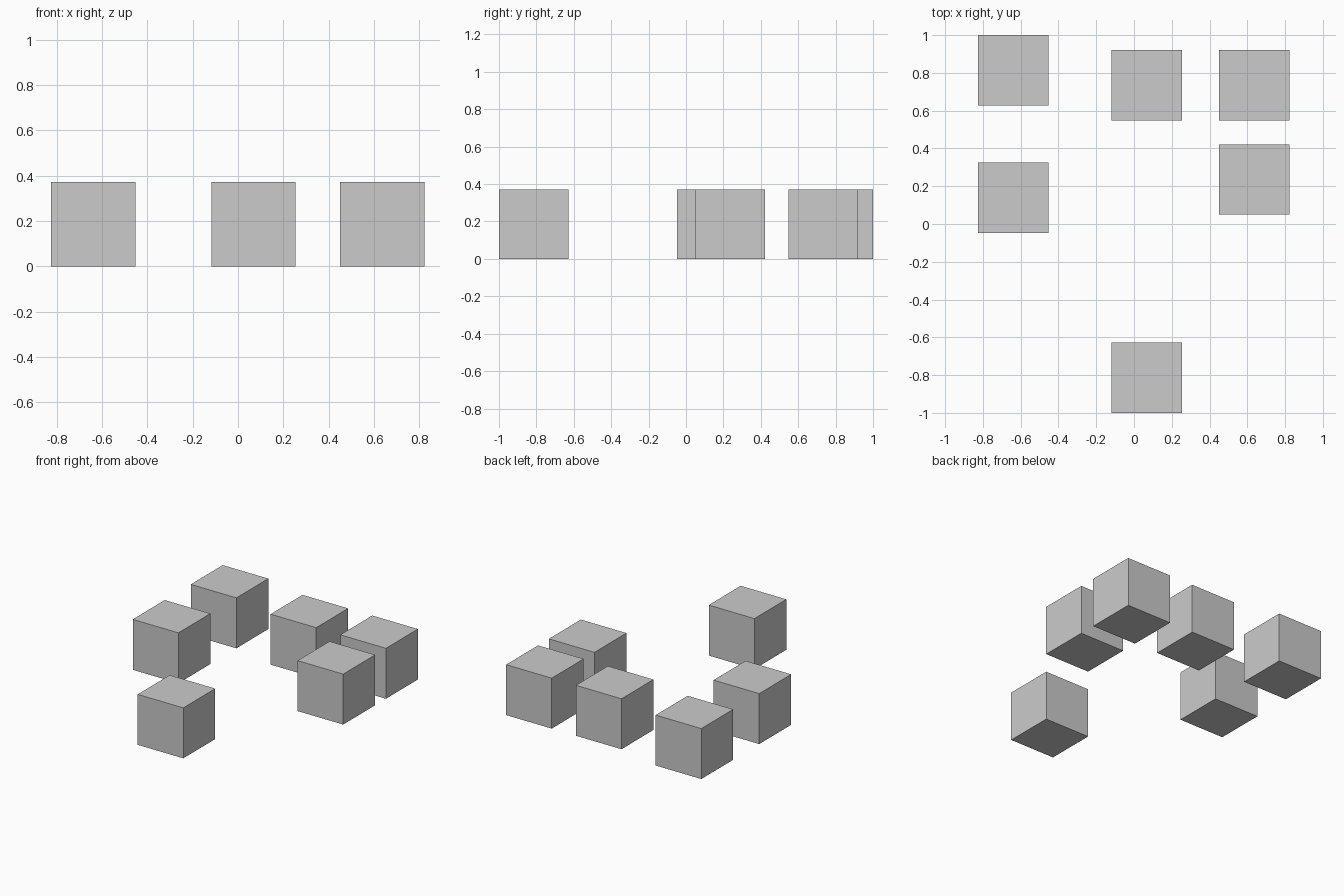
import bpy

if "Cube" in bpy.data.objects:
    bpy.data.objects.remove(bpy.data.objects["Cube"])

SIZE = 0.372  # edge length shared by all cubes

# Centre of each cube on the ground plane
CUBES = {
    "back_left_cube": (-0.639, 0.814),
    "middle_left_cube": (-0.639, 0.139),
    "back_centre_cube": (0.068, 0.734),
    "front_centre_cube": (0.068, -0.814),
    "back_right_cube": (0.637, 0.734),
    "middle_right_cube": (0.637, 0.236),
}


def add_cube(name, x, y):
    bpy.ops.mesh.primitive_cube_add(size=SIZE, location=(x, y, SIZE / 2))
    bpy.context.object.name = name


# Six identical cubes standing on the ground
for name, (x, y) in CUBES.items():
    add_cube(name, x, y)
